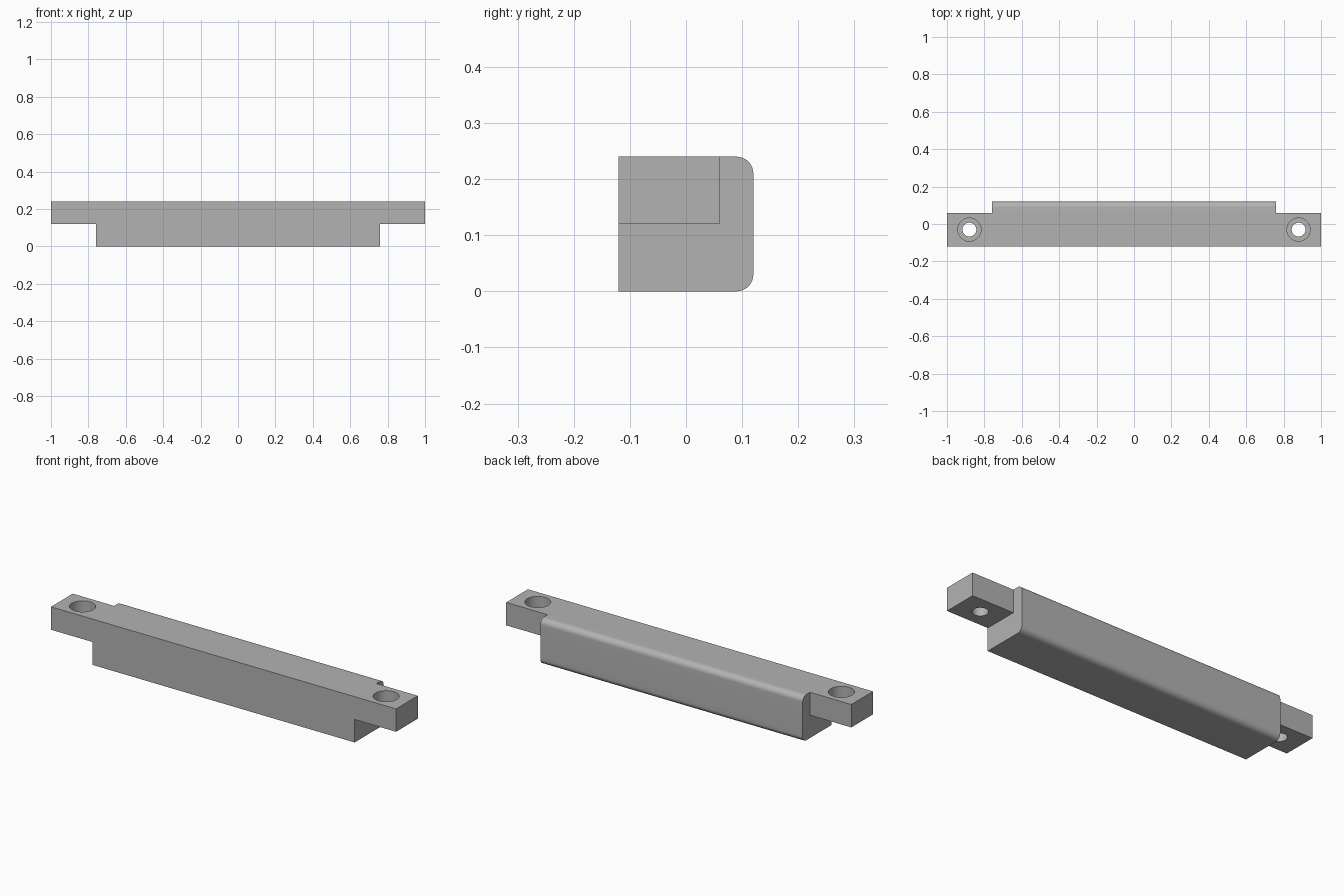
import bpy
import bmesh
import math

if "Cube" in bpy.data.objects:
    bpy.data.objects.remove(bpy.data.objects["Cube"], do_unlink=True)

HALF_LENGTH, BODY_HALF = 1.0, 0.76
HALF_DEPTH, HEIGHT, ROUND = 0.12, 0.24, 0.03
TAB_BACK, TAB_BOTTOM = 0.06, 0.12
HOLE_X, HOLE_Y = 0.88, -0.03

grey = bpy.data.materials.new("plain grey")
grey.use_nodes = True
colour = (0.45, 0.45, 0.45, 1)
grey.diffuse_color = colour
grey.node_tree.nodes["Principled BSDF"].inputs["Base Color"].default_value = colour


def add_object(name, bm):
    bmesh.ops.recalc_face_normals(bm, faces=bm.faces)
    mesh = bpy.data.meshes.new(name)
    bm.to_mesh(mesh)
    bm.free()
    mesh.materials.append(grey)
    obj = bpy.data.objects.new(name, mesh)
    bpy.context.collection.objects.link(obj)
    return obj


def box(name, low, high):
    bm = bmesh.new()
    bmesh.ops.create_cube(bm, size=1)
    for v in bm.verts:
        v.co = [(a + b) / 2 + c * (b - a) for a, b, c in zip(low, high, v.co)]
    return add_object(name, bm)


def cylinder(name, x, radius, bottom, top):
    bm = bmesh.new()
    bmesh.ops.create_cone(bm, cap_ends=True, segments=64, radius1=radius,
                          radius2=radius, depth=top - bottom)
    bmesh.ops.translate(bm, verts=bm.verts, vec=(x, HOLE_Y, (top + bottom) / 2))
    return add_object(name, bm)


def cut(target, cutter):
    cutter.hide_render = True
    mod = target.modifiers.new("cut", 'BOOLEAN')
    mod.operation = 'DIFFERENCE'
    mod.solver = 'EXACT'
    mod.object = cutter
    bpy.context.view_layer.objects.active = target
    bpy.ops.object.modifier_apply(modifier=mod.name)
    bpy.data.objects.remove(cutter, do_unlink=True)


# Full-length bar, with its two long back edges rounded
bar = box("mounting_bar", (-HALF_LENGTH, -HALF_DEPTH, 0), (HALF_LENGTH, HALF_DEPTH, HEIGHT))
bm = bmesh.new()
bm.from_mesh(bar.data)
back_edges = [e for e in bm.edges if all(v.co.y > 0 for v in e.verts)
              and abs(e.verts[0].co.x - e.verts[1].co.x) > 1]
bmesh.ops.bevel(bm, geom=back_edges, offset=ROUND, segments=10, profile=0.5, affect='EDGES')
bm.to_mesh(bar.data)
bm.free()

# End tabs: notched below and behind, each with a counterbored screw hole
for side in (-1, 1):
    x0, x1 = sorted((side * BODY_HALF, side * 1.2))
    cut(bar, box("lower_notch", (x0, -0.3, -0.1), (x1, 0.3, TAB_BOTTOM)))
    cut(bar, box("back_notch", (x0, TAB_BACK, 0.05), (x1, 0.3, 0.4)))
    cut(bar, cylinder("screw_hole", side * HOLE_X, 0.037, 0.05, 0.3))
    cut(bar, cylinder("counterbore", side * HOLE_X, 0.062, 0.17, 0.3))

# Smooth the rounded edges and holes, keep the rest crisp
bpy.ops.object.select_all(action='DESELECT')
bar.select_set(True)
bpy.context.view_layer.objects.active = bar
bpy.ops.object.shade_smooth_by_angle(angle=math.radians(30))
